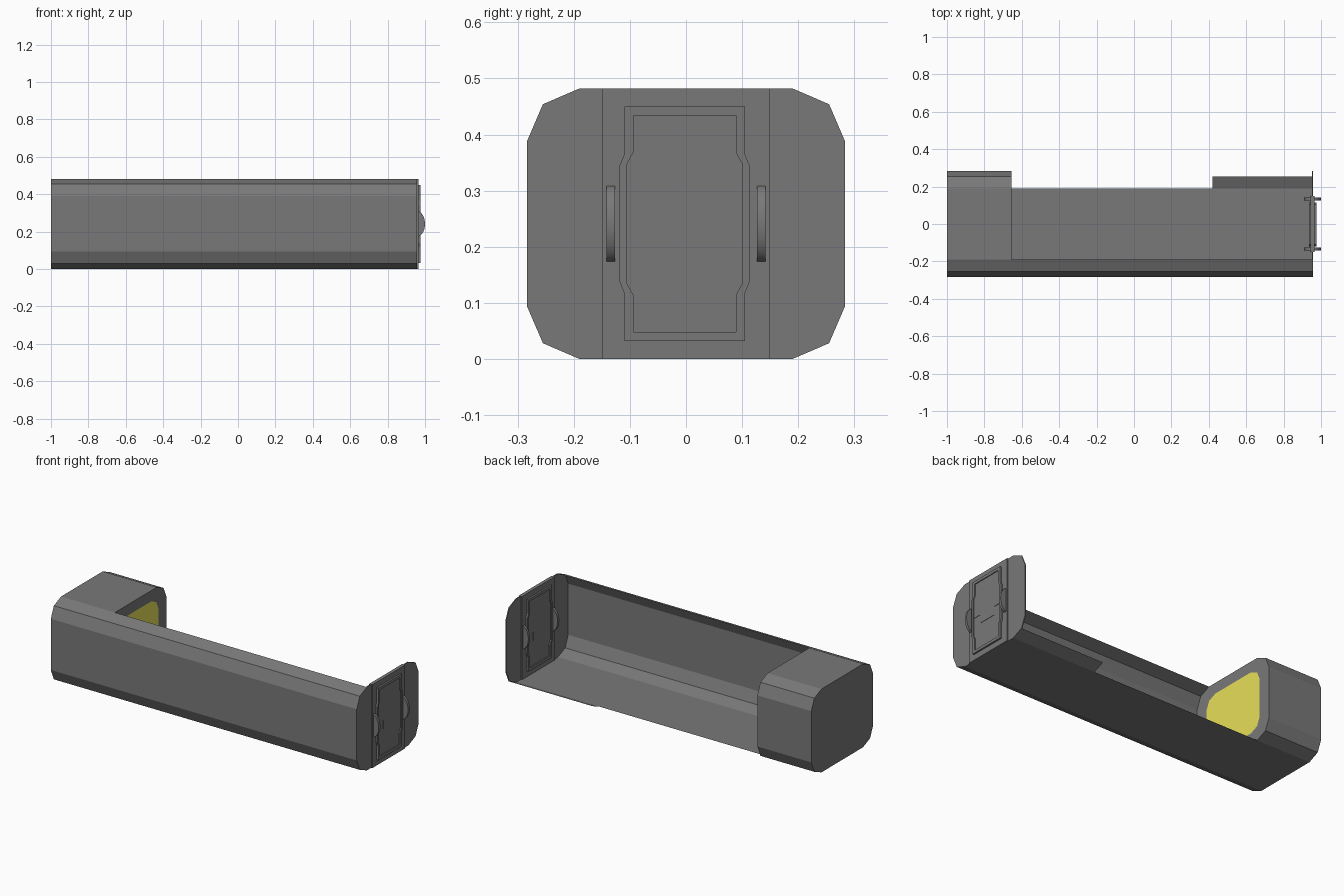
import bpy, math

if "Cube" in bpy.data.objects:
    bpy.data.objects.remove(bpy.data.objects["Cube"])


def material(name, rgb):
    m = bpy.data.materials.new(name)
    m.diffuse_color = (*rgb, 1)
    m.use_nodes = True
    m.node_tree.nodes["Principled BSDF"].inputs["Base Color"].default_value = m.diffuse_color
    return m


GREY = material("hull_grey", (0.19, 0.19, 0.19))
YELLOW = material("panel_yellow", (0.8, 0.73, 0.1))
END = 0.955      # x of the bulkhead centre plane
BOX = -0.655     # x where the closed end section stops
MID = 0.241      # half height


def add(name, verts, faces):
    me = bpy.data.meshes.new(name)
    me.from_pydata(verts, [], faces)
    me.update()
    me.materials.append(GREY)
    ob = bpy.data.objects.new(name, me)
    bpy.context.collection.objects.link(ob)
    return ob


def loft(name, rings, closed=True, caps=True):
    """Skin a list of (x, [(y, z), ...]) rings along x."""
    n = len(rings[0][1])
    verts = [(x, y, z) for x, pts in rings for y, z in pts]
    faces = []
    for r in range(len(rings) - 1):
        for i in range(n if closed else n - 1):
            j = (i + 1) % n
            a, b = r * n, (r + 1) * n
            faces.append((a + i, a + j, b + j, b + i))
    if caps:
        faces.append(tuple(range(n))[::-1])
        faces.append(tuple(range((len(rings) - 1) * n, len(rings) * n)))
    return add(name, verts, faces)


def slab(name, pts, half):
    return loft(name, [(END - half, pts), (END + half, pts)])


# Twelve-sided hull section, from the top front edge down, round and back up
lower = [(-0.283, 0.093), (-0.255, 0.028), (-0.19, 0.0)]
front = [(y, 2 * MID - z) for y, z in lower[::-1]] + lower
back = [(-y, z) for y, z in front[::-1]]
section = front + back

# Closed end section with a yellow panel inset in its inner face
inner = [(y * 0.74, MID + (z - MID) * 0.74) for y, z in section]
box = loft("end_section", [(-1, section), (BOX, section), (BOX, inner)])
box.data.materials.append(YELLOW)
box.data.polygons[len(box.data.polygons) - 1].material_index = 1

# Cutaway hull: front wall with its chamfers, and the floor
loft("cutaway_wall_and_floor", [(BOX, front + back[:1]), (END, front + back[:1])],
     closed=False, caps=False)
# Remaining strip of the back floor chamfer
loft("floor_chamfer_strip", [(0.42, back[:2]), (END, back[:2])],
     closed=False, caps=False)

# Bulkhead and its raised centre band
slab("bulkhead", section, 0.003)
slab("bulkhead_band", [(-0.15, 0), (0.15, 0), (0.15, 2 * MID), (-0.15, 2 * MID)], 0.010)


# Door outline: narrow at top and bottom, wider in the middle
def outline(narrow, wide, bottom, bend):
    right = [(narrow, bottom), (narrow, 0.117 + bend), (wide, 0.139 + bend)]
    right += [(y, 2 * MID - z) for y, z in right[::-1]]
    return [(y - 0.0025, z) for y, z in right + [(-y, z) for y, z in right[::-1]]]


outer_door = outline(0.1075, 0.1165, 0.032, 0.0)
inner_door = outline(0.0915, 0.1035, 0.048, -0.003)
x0, x1 = END - 0.020, END + 0.020
loft("door_frame", [(x0, inner_door), (x0, outer_door), (x1, outer_door),
                    (x1, inner_door), (x0, inner_door)], caps=False)

# Two interlocking door leaves with a stepped seam
seam = [(inner_door[2][0], 0.24), (0.052, 0.24), (0.052, 0.191),
        (-0.056, 0.191), (-0.056, 0.24), (inner_door[8][0], 0.24)]
slab("door_upper_leaf", seam[::-1] + inner_door[3:9], 0.015)
slab("door_lower_leaf", inner_door[:3] + seam + inner_door[9:], 0.013)

# Rounded handles passing through the bulkhead
for side, label in ((-1, "left"), (1, "right")):
    N = 32
    yc = side * 0.134
    verts = [(END + 0.045 * math.cos(2 * math.pi * i / N), yc + w,
              MID + 0.069 * math.sin(2 * math.pi * i / N))
             for w in (-0.0075, 0.0075) for i in range(N)]
    faces = [(i, (i + 1) % N, N + (i + 1) % N, N + i) for i in range(N)]
    faces += [tuple(range(N))[::-1], tuple(range(N, 2 * N))]
    add("door_handle_" + label, verts, faces)

# Consistent outward normals; smooth only the handles
for ob in list(bpy.context.collection.objects):
    bpy.ops.object.select_all(action='DESELECT')
    bpy.context.view_layer.objects.active = ob
    ob.select_set(True)
    bpy.ops.object.mode_set(mode='EDIT')
    bpy.ops.mesh.select_all(action='SELECT')
    bpy.ops.mesh.normals_make_consistent(inside=False)
    bpy.ops.object.mode_set(mode='OBJECT')
    if "handle" in ob.name:
        bpy.ops.object.shade_smooth_by_angle(angle=math.radians(30))
